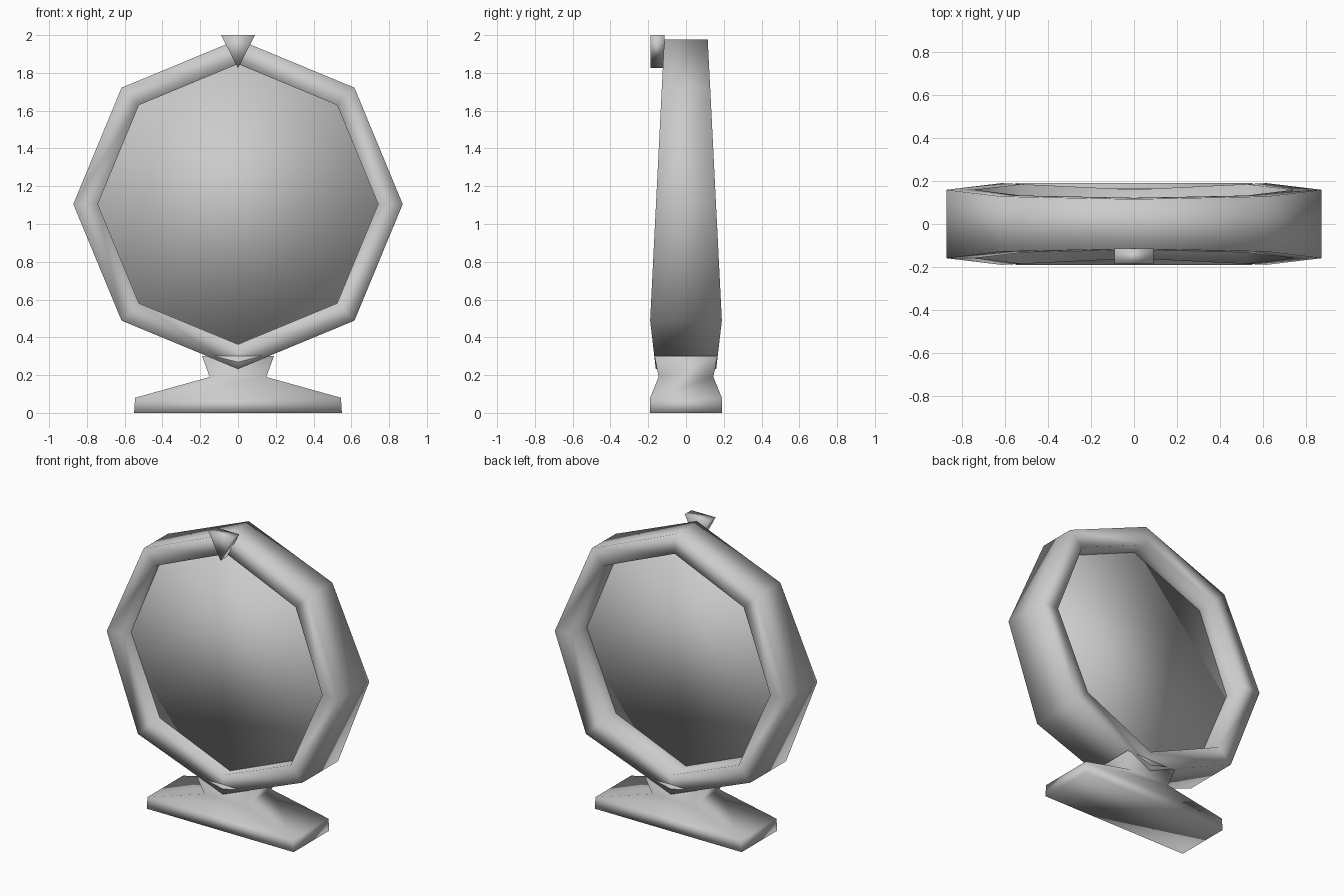
import bpy, bmesh, math

if "Cube" in bpy.data.objects:
    bpy.data.objects.remove(bpy.data.objects["Cube"])


def loft(name, loops, closed=False):
    """Skin equal-length vertex loops; cap the ends, or join last to first."""
    bm = bmesh.new()
    rings = [[bm.verts.new(p) for p in loop] for loop in loops]
    n = len(rings[0])
    pairs = list(zip(rings, rings[1:]))
    if closed:
        pairs.append((rings[-1], rings[0]))
    else:
        bm.faces.new(rings[0])
        bm.faces.new(rings[-1])
    for a, b in pairs:
        for i in range(n):
            j = (i + 1) % n
            bm.faces.new((a[i], a[j], b[j], b[i]))
    bmesh.ops.recalc_face_normals(bm, faces=bm.faces)
    me = bpy.data.meshes.new(name)
    bm.to_mesh(me)
    bm.free()
    for p in me.polygons:
        p.use_smooth = True
    ob = bpy.data.objects.new(name, me)
    bpy.context.collection.objects.link(ob)
    return ob


def rect(hx, hy, z):
    return [(-hx, -hy, z), (hx, -hy, z), (hx, hy, z), (-hx, hy, z)]


CZ = 1.105
R_OUT, R_IN = 0.872, 0.742


def half_depth(x, z):
    # rim thickens towards the bottom, then narrows at the lowest corner
    if z < 0.45 and abs(x) < 0.1:
        return 0.16
    return 0.115 + 0.0502 * (1.98 - z)


# octagonal rim
sections = []
for k in range(8):
    a = math.radians(90 + 45 * k)
    pts = []
    for r, side in ((R_OUT, -1), (R_OUT, 1), (R_IN, 1), (R_IN, -1)):
        x, z = r * math.cos(a), CZ + r * math.sin(a)
        pts.append((x, side * half_depth(x, z), z))
    sections.append(pts)
loft("octagonal_rim", sections, closed=True)

# recessed panel inside the rim
loft("recessed_panel", [
    [(R_IN * math.cos(math.radians(90 + 45 * k)), y,
      CZ + R_IN * math.sin(math.radians(90 + 45 * k))) for k in range(8)]
    for y in (-0.085, 0.0)])

# foot with sloping top and flared neck
loft("base", [rect(0.55, 0.19, 0.0), rect(0.545, 0.19, 0.08),
              rect(0.15, 0.145, 0.19), rect(0.19, 0.166, 0.30)])

# triangular pointer at the top front
loft("pointer", [[(-0.09, y, 2.0), (0.09, y, 2.0), (0, y, 1.825)]
                 for y in (-0.187, -0.115)])
